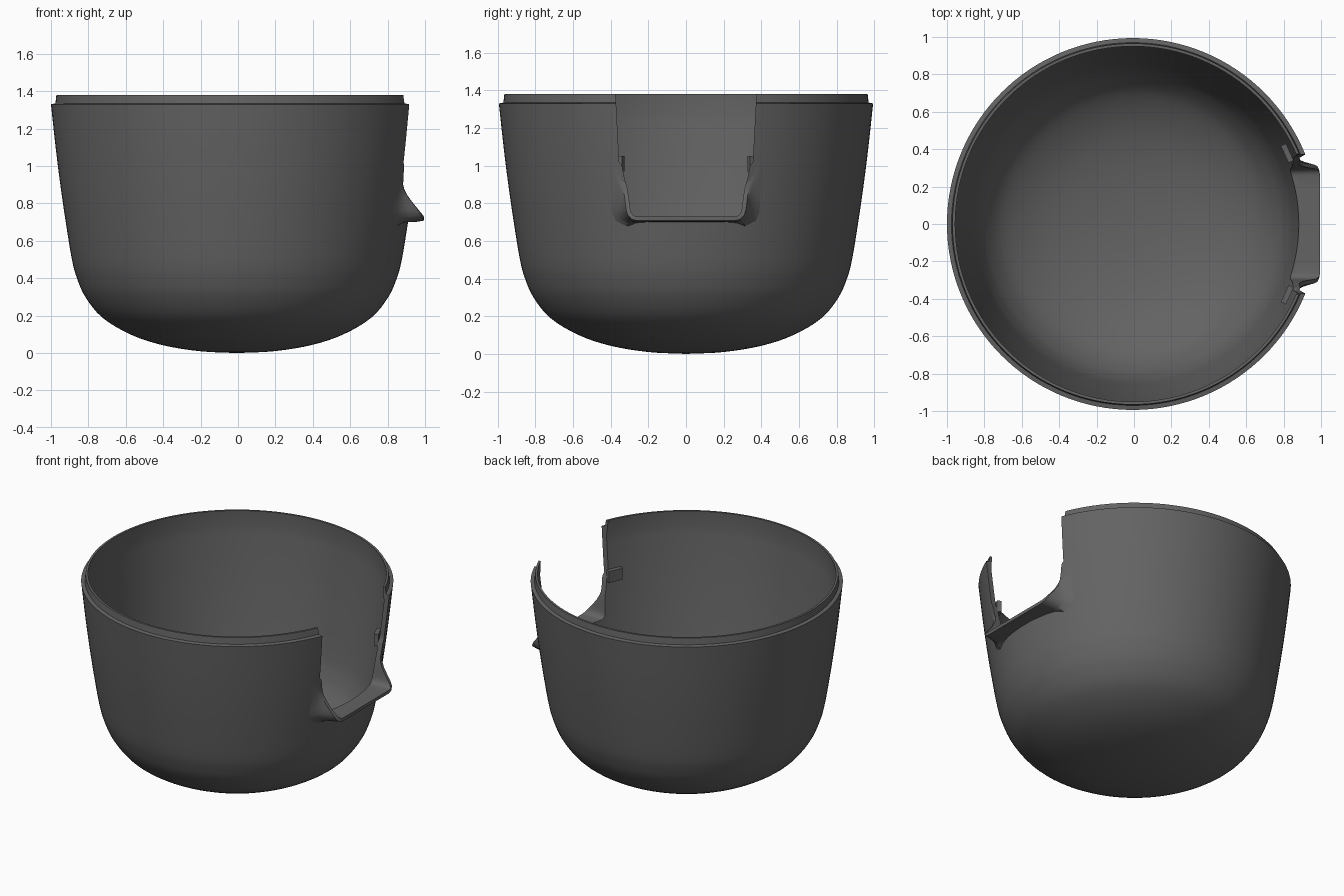
import bpy, bmesh, math
from mathutils import Vector

if "Cube" in bpy.data.objects:
    bpy.data.objects.remove(bpy.data.objects["Cube"])

CX = -0.006          # bowl axis
SEG = 128
grey = bpy.data.materials.new("dark grey plastic")
grey.diffuse_color = (0.125, 0.125, 0.125, 1)
grey.use_nodes = True
grey.node_tree.nodes["Principled BSDF"].inputs["Base Color"].default_value = grey.diffuse_color

def catmull(pts, n):
    """Smooth polyline through the points."""
    p = [Vector(q) for q in pts]
    p = [2 * p[0] - p[1]] + p + [2 * p[-1] - p[-2]]
    out = []
    for i in range(1, len(p) - 2):
        a, b, c, d = p[i - 1:i + 3]
        for k in range(n):
            t = k / n
            out.append(0.5 * (2 * b + (c - a) * t + (2 * a - 5 * b + 4 * c - d) * t * t
                              + (3 * b - a - 3 * c + d) * t ** 3))
    return out + [p[-2]]

def make(name, bm):
    bmesh.ops.recalc_face_normals(bm, faces=bm.faces)
    me = bpy.data.meshes.new(name)
    bm.to_mesh(me)
    bm.free()
    ob = bpy.data.objects.new(name, me)
    bpy.context.collection.objects.link(ob)
    me.materials.append(grey)
    return ob

def smooth(ob, angle=35):
    bpy.ops.object.select_all(action='DESELECT')
    ob.select_set(True)
    bpy.context.view_layer.objects.active = ob
    bpy.ops.object.shade_smooth_by_angle(angle=math.radians(angle))

# Bowl profile (radius, z)
wall = catmull([(0, 0), (0.2, 0.01), (0.4, 0.043), (0.57, 0.1), (0.72, 0.19), (0.81, 0.3),
                (0.855, 0.4), (0.882, 0.5), (0.915, 0.7), (0.944, 0.9), (0.969, 1.1),
                (0.994, 1.33)], 4)

def radius(z):
    for a, b in zip(wall, wall[1:]):
        if a.y <= z <= b.y:
            return a.x + (b.x - a.x) * (z - a.y) / (b.y - a.y)
    return wall[-1].x

inner = []
for i in range(1, len(wall) - 1):
    d = (wall[i + 1] - wall[i - 1]).normalized()
    inner.append(wall[i] + Vector((-d.y, d.x)) * 0.032)
profile = wall + [Vector((0.97, 1.335)), Vector((0.965, 1.38)), Vector((0.95, 1.38))]
profile += [p for p in reversed(inner) if p.x > 0.03] + [Vector((0, 0.032))]

# Bowl shell
bm = bmesh.new()
rings = []
for r, z in profile:
    if r < 1e-6:
        rings.append([bm.verts.new((CX, 0, z))])
    else:
        rings.append([bm.verts.new((CX + r * math.cos(2 * math.pi * k / SEG),
                                    r * math.sin(2 * math.pi * k / SEG), z)) for k in range(SEG)])
for a, b in zip(rings, rings[1:]):
    for k in range(SEG):
        q = [a[k % len(a)], a[(k + 1) % len(a)], b[(k + 1) % len(b)], b[k % len(b)]]
        bm.faces.new(list(dict.fromkeys(q)))
bowl = make("bowl", bm)

# Notch outline (y, z, x of the lip edge), right half from the top down
half = [(0.34, 1.0, 0.875), (0.326, 0.93, 0.876), (0.312, 0.88, 0.888), (0.305, 0.84, 0.908),
        (0.3, 0.8, 0.937), (0.296, 0.77, 0.962), (0.29, 0.748, 0.98), (0.278, 0.735, 0.99),
        (0.262, 0.73, 0.994), (0.2, 0.73, 0.994), (0.1, 0.73, 0.994), (0, 0.73, 0.994)]
path = half + [(-y, z, x) for y, z, x in reversed(half[:-1])]

# Notch cutter
outline = [(0.378, 1.5), (0.374, 1.38), (0.355, 1.02)] + [(y, z) for y, z, x in path]
outline += [(-0.355, 1.02), (-0.374, 1.38), (-0.378, 1.5)]
bm = bmesh.new()
f = bm.faces.new([bm.verts.new((0.4, y, z)) for y, z in outline])
ext = bmesh.ops.extrude_face_region(bm, geom=[f])
bmesh.ops.translate(bm, vec=(0.9, 0, 0), verts=[v for v in ext["geom"] if isinstance(v, bmesh.types.BMVert)])
cutter = make("notch_cutter", bm)
mod = bowl.modifiers.new("notch", 'BOOLEAN')
mod.object = cutter
mod.operation = 'DIFFERENCE'
mod.solver = 'EXACT'
bpy.context.view_layer.objects.active = bowl
bpy.ops.object.modifier_apply(modifier="notch")
bpy.data.objects.remove(cutter)
smooth(bowl)

# Flared lip round the lower part of the notch
def wall_x(y, z, off=0.0):
    r = radius(z) + off
    return CX + math.sqrt(r * r - y * y)

bm = bmesh.new()
rows = []
for i, (y, z, x) in enumerate(path):
    a, b = path[max(i - 1, 0)], path[min(i + 1, len(path) - 1)]
    d = Vector((b[0] - a[0], b[1] - a[1])).normalized()
    n = Vector((d.y, -d.x))
    if n.dot(Vector((y, z - 1.0))) < 0:
        n = -n
    side = abs(n.x)                       # 1 on the cheeks, 0 on the floor
    at = lambda o: (y + n.x * o, z + n.y * o)
    sec = [(wall_x(y, z, -0.031), *at(0))]
    sec.append((x, *at(0)))
    sec.append((x, *at(0.022)))
    tip = max(x - wall_x(*at(0.03)), 0)
    for o, k in ((0.03, 0.55), (0.045, 0.25), (0.07, 0.08)):
        o = 0.028 + (o - 0.022) * side
        sec.append((wall_x(*at(o)) + tip * k, *at(o)))
    o = 0.03 + 0.08 * side
    sec.append((wall_x(*at(o), -0.004), *at(o)))
    rows.append([bm.verts.new(p) for p in sec])
for a, b in zip(rows, rows[1:]):
    for k in range(len(a)):
        m = (k + 1) % len(a)
        bm.faces.new((a[k], a[m], b[m], b[k]))
bm.faces.new(rows[0])
bm.faces.new(rows[-1])
smooth(make("notch_lip", bm), 40)

# Small clip tabs inside the wall beside the notch
for s, name in ((1, "left_clip_tab"), (-1, "right_clip_tab")):
    bm = bmesh.new()
    bmesh.ops.create_cube(bm, size=1)
    ang = s * math.atan2(0.385, 0.84)
    for v in bm.verts:
        p = Vector((0.908 + v.co.x * 0.03, v.co.y * 0.1, 1.01 + v.co.z * 0.08))
        v.co = (CX + p.x * math.cos(ang) - p.y * math.sin(ang),
                p.x * math.sin(ang) + p.y * math.cos(ang), p.z)
    make(name, bm)
